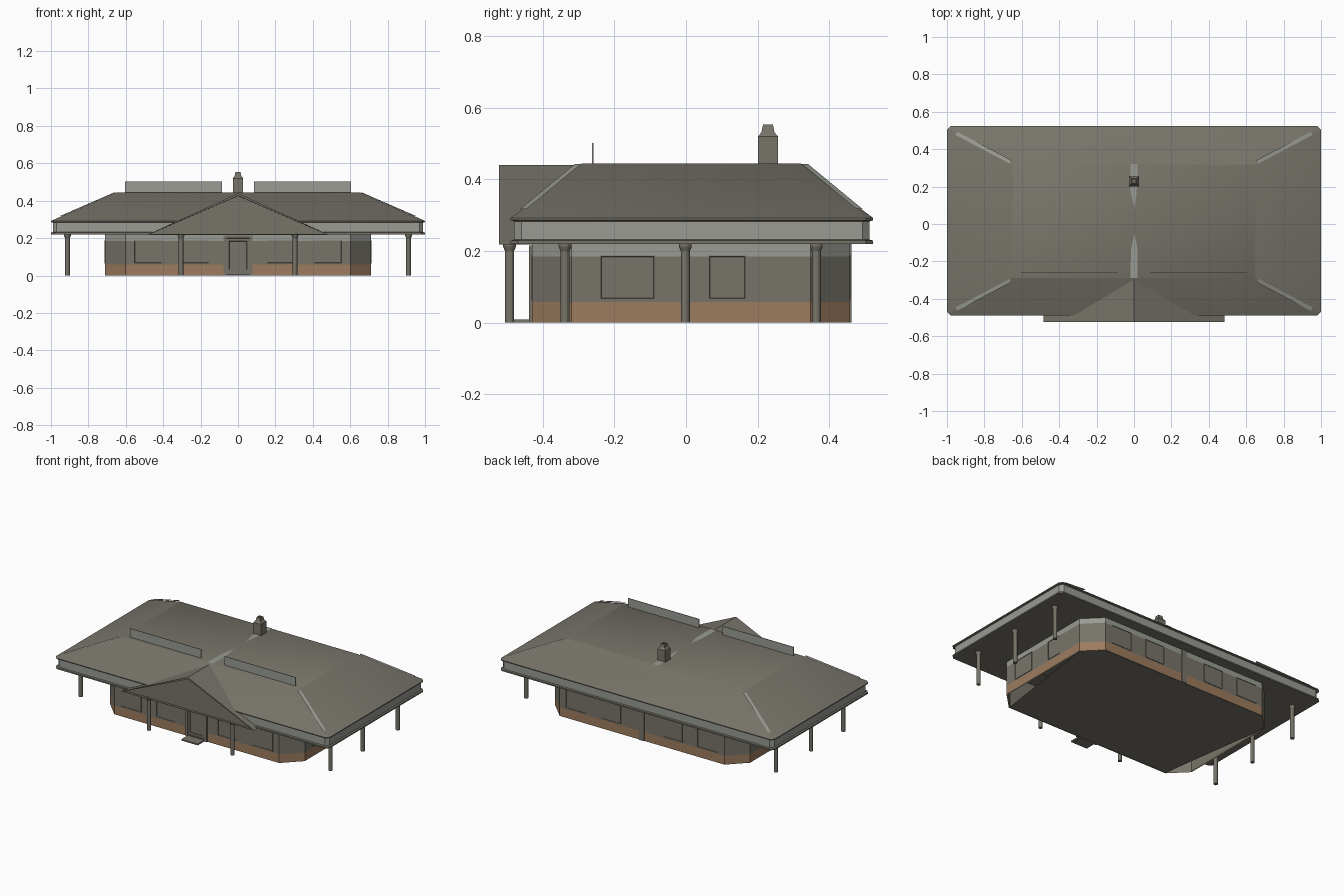
import bpy, bmesh, math
from mathutils import Vector

if "Cube" in bpy.data.objects:
    bpy.data.objects.remove(bpy.data.objects["Cube"])


def material(name, rgb):
    m = bpy.data.materials.new(name)
    m.diffuse_color = (*rgb, 1)
    m.use_nodes = True
    m.node_tree.nodes["Principled BSDF"].inputs["Base Color"].default_value = m.diffuse_color
    return m


WARM = material("warm_grey", (0.185, 0.175, 0.143))
LIGHT = material("light_grey", (0.32, 0.33, 0.295))
BROWN = material("brown_brick", (0.335, 0.2, 0.112))


def finish(name, bm, mats, smooth=False):
    bmesh.ops.recalc_face_normals(bm, faces=bm.faces)
    me = bpy.data.meshes.new(name)
    for f in bm.faces:
        f.smooth = smooth
    bm.to_mesh(me)
    bm.free()
    for m in mats:
        me.materials.append(m)
    ob = bpy.data.objects.new(name, me)
    bpy.context.collection.objects.link(ob)
    return ob


def rect(x, y0, y1, c, z):
    """Rectangle ring with clipped corners."""
    return [(-x + c, y0, z), (x - c, y0, z), (x, y0 + c, z), (x, y1 - c, z),
            (x - c, y1, z), (-x + c, y1, z), (-x, y1 - c, z), (-x, y0 + c, z)]


def loft(name, rings, mats, rule=None, smooth=False, caps=(True, True)):
    """Skin a stack of rings; rule(i) gives the material of band i."""
    bm = bmesh.new()
    vs = [[bm.verts.new(p) for p in r] for r in rings]
    n = len(rings[0])
    for i in range(len(vs) - 1):
        for j in range(n):
            k = (j + 1) % n
            f = bm.faces.new((vs[i][j], vs[i][k], vs[i + 1][k], vs[i + 1][j]))
            f.material_index = rule(i) if rule else 0
    if caps[0]:
        bm.faces.new(vs[0][::-1])
    if caps[1]:
        bm.faces.new(vs[-1])
    return finish(name, bm, mats, smooth)


def box(name, x, y, z, mat, panel=None, insets=()):
    """Box from ranges; the face towards 'panel' is inset repeatedly."""
    bm = bmesh.new()
    bmesh.ops.create_cube(bm, size=1)
    for v in bm.verts:
        v.co = [r[0] + (c + 0.5) * (r[1] - r[0]) for c, r in zip(v.co, (x, y, z))]
    bm.normal_update()
    if panel:
        face = max(bm.faces, key=lambda f: f.normal.dot(Vector(panel)))
        for t, d in insets:
            bmesh.ops.inset_region(bm, faces=[face], thickness=t, depth=d)
    return finish(name, bm, [mat])


def column(name, x, y):
    prof = [(0.0125, 0), (0.0125, 0.2), (0.018, 0.212), (0.018, 0.225)]
    rings = [[(x + r * math.cos(a * math.pi / 6), y + r * math.sin(a * math.pi / 6), z)
              for a in range(12)] for r, z in prof]
    loft(name, rings, [WARM])


def sheet(name, pts, mat):
    bm = bmesh.new()
    bm.faces.new([bm.verts.new(p) for p in pts])
    return finish(name, bm, [mat])


# Walls: brick base, grey middle, light band under the eaves, grey inner lining
loft("walls", [rect(0.712, -0.43, 0.458, 0.11, z) for z in (0, 0.058, 0.185, 0.225)],
     [BROWN, WARM, LIGHT], lambda i: i, caps=(False, False))
loft("wall_lining", [rect(0.706, -0.424, 0.452, 0.108, z) for z in (0, 0.225)],
     [WARM], caps=(False, False))

# Floor, narrower towards the front
sheet("floor", [(-0.6, -0.43, 0.001), (0.6, -0.43, 0.001), (0.71, 0.348, 0.001),
                (0.602, 0.456, 0.001), (-0.602, 0.456, 0.001), (-0.71, 0.348, 0.001)], WARM)

# Eaves: two lips with a light fascia between them
E0, E1 = -0.49, 0.523
eaves = [rect(1 - d, E0 + d, E1 - d, 0.02, z) for d, z in
         ((0, 0.22), (0, 0.229), (0.01, 0.232), (0.01, 0.283), (0, 0.286), (0, 0.292))]
loft("eaves", eaves, [WARM, LIGHT], lambda i: int(i == 2))

# Main hipped roof with flat top
loft("main_roof", [rect(1, E0, E1, 0.02, 0.292), rect(0.65, -0.29, 0.32, 0.005, 0.445)],
     [WARM], smooth=True, caps=(False, True))

# Light strips on the hips
for sx in (-1, 1):
    for yo, yi, side in ((-0.455, -0.302, "front"), (0.485, 0.332, "back")):
        a = Vector((sx * 0.95, yo, 0.317))
        b = Vector((sx * 0.66, yi, 0.443))
        w = Vector((-(b - a).y, (b - a).x, 0)).normalized() * 0.01
        sheet(f"hip_strip_{side}_{sx}", [a - w, a + w, b + w, b - w], LIGHT)

# Light tapered patches on the flat top
T = 0.446
sheet("top_strip_front", [(-0.02, -0.29, T), (0.02, -0.29, T), (0.02, -0.14, T),
                          (0.002, -0.05, T), (-0.016, -0.14, T)], LIGHT)
sheet("top_strip_back", [(0.02, 0.322, T), (-0.02, 0.322, T), (-0.018, 0.17, T),
                         (0.004, 0.08, T), (0.014, 0.17, T)], LIGHT)

# Entrance gable with recessed pediment
bm = bmesh.new()
tri = ((-0.485, 0.218), (0.485, 0.218), (0, 0.44))
front = [bm.verts.new((x, -0.523, z)) for x, z in tri]
back = [bm.verts.new((x, -0.29, z)) for x, z in tri]
pediment = bm.faces.new(front)
bm.faces.new(back[::-1])
for i in range(3):
    j = (i + 1) % 3
    bm.faces.new((front[i], back[i], back[j], front[j]))
bmesh.ops.recalc_face_normals(bm, faces=bm.faces)
bmesh.ops.inset_region(bm, faces=[pediment], thickness=0.013, depth=0)
bmesh.ops.inset_region(bm, faces=[pediment], thickness=0.001, depth=-0.015)
finish("entrance_gable", bm, [WARM])

# Upright panels on the roof
for s, side in ((-1, "left"), (1, "right")):
    box(f"roof_panel_{side}", sorted((s * 0.085, s * 0.605)), (-0.263, -0.259),
        (0.44, 0.502), LIGHT)

# Chimney: square stack, tapered shoulder and hollow pot
prof = ((0.028, 0.43), (0.028, 0.52), (0.018, 0.532), (0.014, 0.553),
        (0.009, 0.553), (0.009, 0.535))
loft("chimney", [[(a * h, 0.229 + b * h, z) for a, b in ((-1, -1), (1, -1), (1, 1), (-1, 1))]
                 for h, z in prof], [WARM])

# Windows on all four sides
WZ, INSET = (0.065, 0.187), ((0.004, 0.0), (0.001, -0.002))
for s in (-1, 1):
    for i, (a, b) in enumerate(((0.155, 0.295), (0.405, 0.555))):
        xr = sorted((s * a, s * b))
        box(f"front_window_{s}_{i}", xr, (-0.433, -0.427), WZ, WARM, (0, -1, 0), INSET)
        box(f"back_window_{s}_{i}", xr, (0.455, 0.461), WZ, WARM, (0, 1, 0), INSET)
    for i, yr in enumerate(((-0.24, -0.087), (0.063, 0.167))):
        xr = sorted((s * 0.709, s * 0.715))
        box(f"side_window_{s}_{i}", xr, yr, WZ, WARM, (s, 0, 0), INSET)

# Front door with stepped frame, doorstep and rear pilaster
box("front_door", (-0.078, 0.078), (-0.438, -0.425), (0, 0.215), WARM, (0, -1, 0),
    ((0.022, 0), (0.002, -0.003), (0.02, 0), (0.002, -0.003)))
box("doorstep", (-0.06, 0.06), (-0.505, -0.425), (0, 0.009), WARM)
box("rear_pilaster", (-0.018, 0.018), (0.45, 0.463), (0, 0.225), WARM)

# Porch and veranda columns
for s in (-1, 1):
    column(f"porch_column_{s}", s * 0.305, -0.493)
    for i, y in enumerate((-0.338, -0.002, 0.364)):
        column(f"veranda_column_{s}_{i}", s * 0.912, y)
